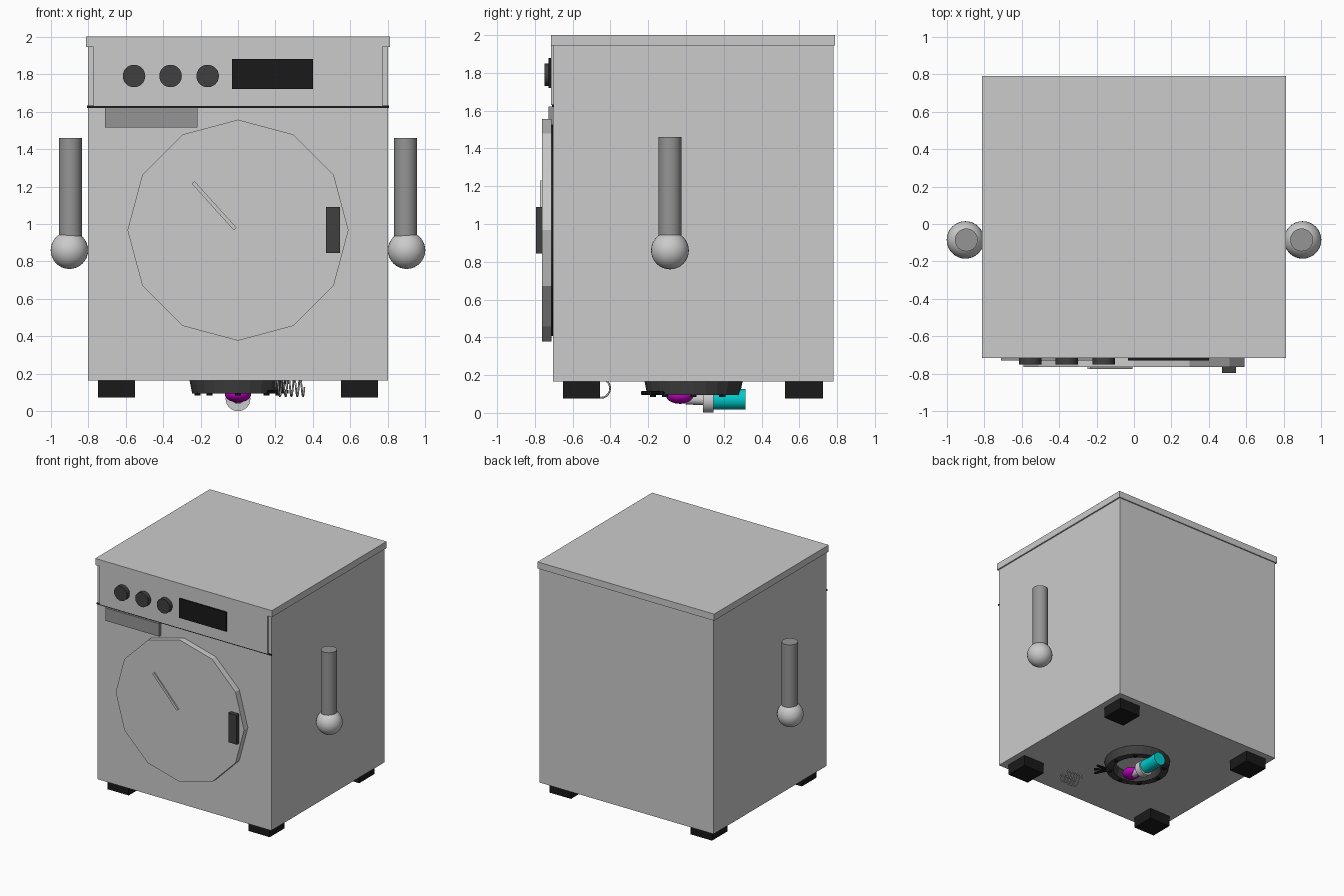
import bpy, math
from mathutils import Vector

if "Cube" in bpy.data.objects:
    bpy.data.objects.remove(bpy.data.objects["Cube"])


def mat(name, r, g, b):
    m = bpy.data.materials.new(name)
    m.diffuse_color = (r, g, b, 1)
    m.use_nodes = True
    m.node_tree.nodes["Principled BSDF"].inputs["Base Color"].default_value = m.diffuse_color
    return m


BLACK = mat("black_plastic", 0.01, 0.01, 0.01)
DARK = mat("dark_grey_plastic", 0.05, 0.05, 0.05)
MID = mat("mid_grey_metal", 0.3, 0.3, 0.3)
PURPLE = mat("purple_pump", 0.5, 0.0, 0.5)
TEAL = mat("teal_motor", 0.0, 0.6, 0.6)


def finish(name, m=None, smooth=False):
    o = bpy.context.object
    o.name = name
    if m:
        o.data.materials.append(m)
    if smooth:
        bpy.ops.object.shade_smooth_by_angle(angle=math.radians(35))
    return o


def box(name, x0, x1, y0, y1, z0, z1, m=None):
    bpy.ops.mesh.primitive_cube_add(size=1, location=((x0 + x1) / 2, (y0 + y1) / 2, (z0 + z1) / 2))
    o = finish(name, m)
    o.scale = (x1 - x0, y1 - y0, z1 - z0)
    return o


def rod(name, a, b, r, m=None, sides=32, smooth=True, r2=None):
    a, b = Vector(a), Vector(b)
    bpy.ops.mesh.primitive_cone_add(vertices=sides, radius1=r, radius2=r if r2 is None else r2,
                                    depth=(b - a).length, location=(a + b) / 2)
    o = finish(name, m, smooth)
    o.rotation_euler = (b - a).to_track_quat('Z', 'Y').to_euler()
    return o


def ball(name, loc, scale, m=None):
    bpy.ops.mesh.primitive_uv_sphere_add(segments=32, ring_count=16, radius=1, location=loc)
    o = finish(name, m, True)
    o.scale = scale
    return o


# Cabinet, lid and control panel
box("cabinet", -0.8, 0.8, -0.705, 0.78, 0.165, 1.95)
box("lid", -0.812, 0.812, -0.715, 0.79, 1.945, 2.0)
box("control_panel", -0.772, 0.772, -0.715, -0.70, 1.63, 1.945)
box("panel_seam", -0.805, 0.805, -0.71, -0.70, 1.62, 1.632, BLACK)
box("display", -0.032, 0.4, -0.728, -0.71, 1.72, 1.88, BLACK)
box("detergent_drawer", -0.71, -0.215, -0.728, -0.70, 1.515, 1.622, MID)
for i, x in enumerate((-0.555, -0.36, -0.162)):
    rod(f"knob_{i}", (x, -0.71, 1.79), (x, -0.75, 1.79), 0.06, DARK)

# Twelve-sided door with its pointer and handle
bpy.ops.mesh.primitive_cylinder_add(vertices=12, radius=0.59, depth=0.05,
                                    location=(0, -0.738, 0.967), rotation=(math.pi / 2, 0, 0))
finish("door")
rod("door_gasket", (0, -0.70, 0.967), (0, -0.714, 0.967), 0.56, BLACK)
bar = box("door_pointer", -0.295, 0.04, -0.773, -0.76, 1.088, 1.108)
bar.rotation_euler = (0, math.atan2(0.255, 0.23), 0)
box("door_handle", 0.47, 0.545, -0.795, -0.76, 0.845, 1.09, DARK)

# Side arms with ball ends, and feet
for s, side in ((-1, "left"), (1, "right")):
    rod(f"{side}_arm", (s * 0.895, -0.085, 0.86), (s * 0.895, -0.085, 1.46), 0.061, MID)
    ball(f"{side}_hand", (s * 0.9, -0.085, 0.86), (0.1, 0.1, 0.1))
    x0, x1 = sorted((s * 0.55, s * 0.747))
    box(f"{side}_front_foot", x0, x1, -0.65, -0.455, 0.075, 0.17, BLACK)
    box(f"{side}_back_foot", x0, x1, 0.525, 0.725, 0.075, 0.17, BLACK)

# Pulley ring under the cabinet, turned from a small profile
cy, n = 0.04, 24
profile = [(0.26, 0.17), (0.245, 0.095), (0.19, 0.095), (0.17, 0.17)]
verts = [(r * math.cos(2 * math.pi * i / n), cy + r * math.sin(2 * math.pi * i / n), z)
         for i in range(n) for r, z in profile]
k = len(profile)
faces = [(i * k + j, i * k + j + 1, (i + 1) % n * k + j + 1, (i + 1) % n * k + j)
         for i in range(n) for j in range(k - 1)]
me = bpy.data.meshes.new("pulley_ring")
me.from_pydata(verts, [], [tuple(reversed(f)) for f in faces])
ring = bpy.data.objects.new("pulley_ring", me)
bpy.context.collection.objects.link(ring)
me.materials.append(DARK)
for i in range(8):
    a = 2 * math.pi * i / 8
    x, y = 0.215 * math.cos(a), cy + 0.215 * math.sin(a)
    rod(f"ring_bolt_{i}", (x, y, 0.1), (x, y, 0.085), 0.016, BLACK, 8, False)

# Small claw at the front of the ring
for i, e in enumerate(((0.21, -0.235), (0.25, -0.19), (0.27, -0.13))):
    rod(f"claw_{i}", (0.15, -0.12, 0.105), (e[0], e[1], 0.105), 0.01, BLACK, 8)

# Pump and motor
ball("pump", (0, -0.03, 0.09), (0.07, 0.075, 0.042), PURPLE)
rod("pump_neck", (0, 0.0, 0.075), (0, 0.1, 0.07), 0.03)
rod("motor_collar", (0, 0.09, 0.067), (0, 0.145, 0.067), 0.066)
rod("motor", (0, 0.14, 0.072), (0, 0.315, 0.072), 0.055, TEAL)

# Suspension spring, half sunk in the cabinet floor
cu = bpy.data.curves.new("spring", 'CURVE')
cu.dimensions = '3D'
cu.bevel_depth = 0.005
cu.bevel_resolution = 1
sp = cu.splines.new('POLY')
steps, turns = 100, 5
sp.points.add(steps)
for i, p in enumerate(sp.points):
    t = i / steps
    a = t * turns * 2 * math.pi
    p.co = (0.2 + 0.155 * t, -0.45 + 0.048 * math.cos(a), 0.13 + 0.05 * math.sin(a), 1)
bpy.context.collection.objects.link(bpy.data.objects.new("spring", cu))
